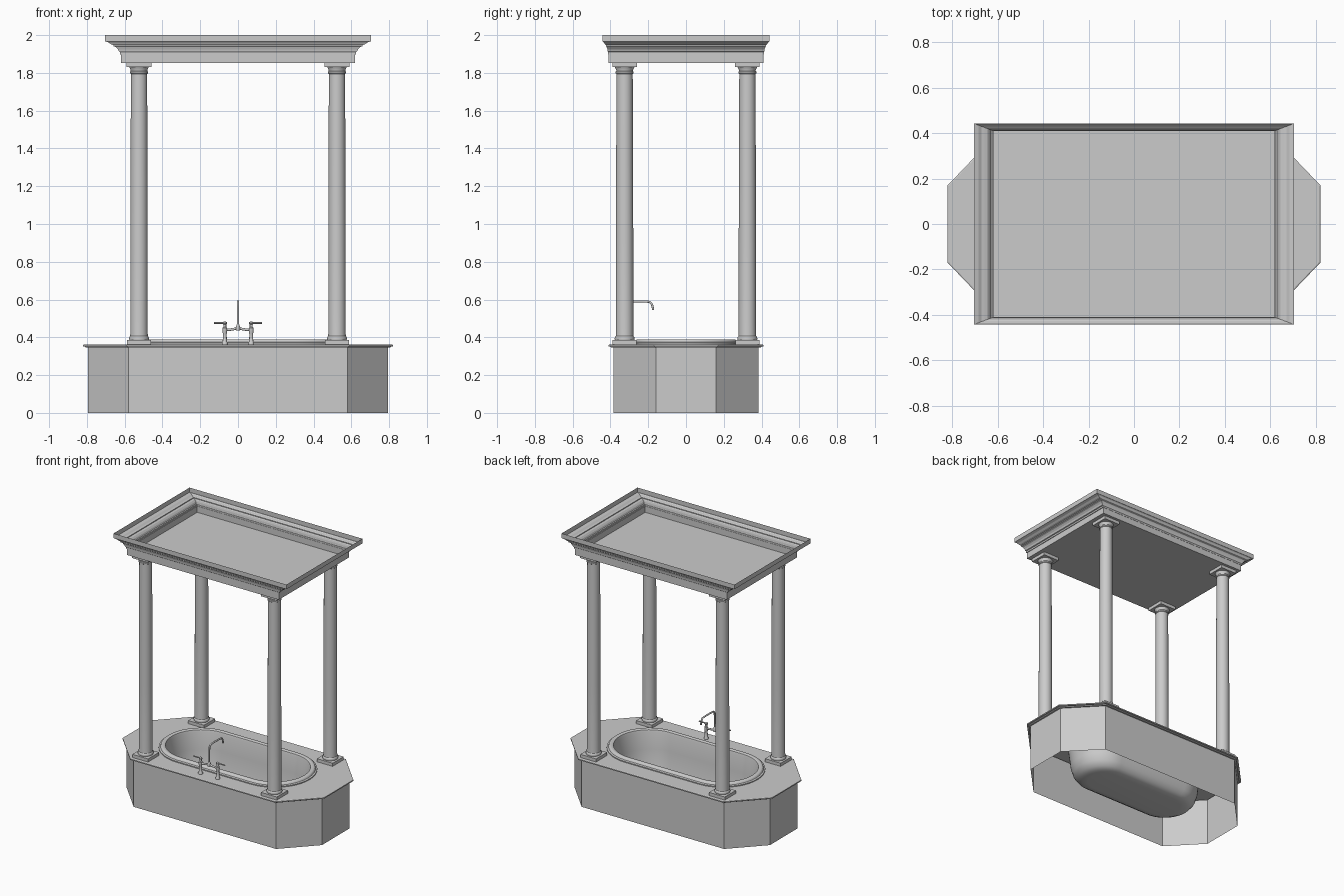
import bpy, bmesh, math
from mathutils import Vector

if "Cube" in bpy.data.objects:
    bpy.data.objects.remove(bpy.data.objects["Cube"], do_unlink=True)

stone = bpy.data.materials.new("plain_grey")
stone.use_nodes = True
GREY = (0.6, 0.6, 0.6, 1)
stone.diffuse_color = GREY
stone.node_tree.nodes["Principled BSDF"].inputs["Base Color"].default_value = GREY


def finish(bm, name, smooth=True, recalc=True):
    if recalc:
        bmesh.ops.recalc_face_normals(bm, faces=bm.faces)
    mesh = bpy.data.meshes.new(name)
    bm.to_mesh(mesh)
    bm.free()
    ob = bpy.data.objects.new(name, mesh)
    bpy.context.collection.objects.link(ob)
    mesh.materials.append(stone)
    if smooth:
        bpy.ops.object.select_all(action='DESELECT')
        ob.select_set(True)
        bpy.context.view_layer.objects.active = ob
        bpy.ops.object.shade_smooth_by_angle(angle=math.radians(35))
    return ob


def loft(bm, rings, cap_first=False, cap_last=False):
    """Skin a stack of closed point rings; returns the vertex rings."""
    loops = [[bm.verts.new(p) for p in ring] for ring in rings]
    for a, b in zip(loops, loops[1:]):
        for i in range(len(a)):
            j = (i + 1) % len(a)
            bm.faces.new((a[i], a[j], b[j], b[i]))
    if cap_first:
        bm.faces.new(loops[0][::-1])
    if cap_last:
        bm.faces.new(loops[-1])
    return loops


def circle(r, z, x=0, y=0, n=24):
    return [(x + r * math.cos(2 * math.pi * i / n), y + r * math.sin(2 * math.pi * i / n), z) for i in range(n)]


def rectangle(hx, hy, z):
    return [(-hx, -hy, z), (hx, -hy, z), (hx, hy, z), (-hx, hy, z)]


def octagon(d, z):
    hx, hy, fx, sy = 0.795 + d, 0.385 + d, 0.58 + 0.41 * d, 0.16 + 0.41 * d
    return [(-fx, -hy, z), (fx, -hy, z), (hx, -sy, z), (hx, sy, z),
            (fx, hy, z), (-fx, hy, z), (-hx, sy, z), (-hx, -sy, z)]


def stadium(a, r, z, n=20):
    pts = []
    for side in (1, -1):
        for i in range(n + 1):
            t = math.pi * (i / n - 0.5)
            pts.append((side * (a + r * math.cos(t)), side * r * math.sin(t), z))
    return pts


def turned(name, profile, x, y, n=24):
    bm = bmesh.new()
    loft(bm, [circle(r, z, x, y, n) for r, z in profile], True, True)
    return finish(bm, name)


def block(name, h, z0, z1, x, y):
    bm = bmesh.new()
    loft(bm, [[(px + x, py + y, pz) for px, py, pz in rectangle(h, h, z)] for z in (z0, z1)], True, True)
    return finish(bm, name, smooth=False)


def pipe(name, points, radius, bezier=False):
    cu = bpy.data.curves.new(name, 'CURVE')
    cu.dimensions = '3D'
    cu.bevel_depth = radius
    cu.bevel_resolution = 3
    cu.use_fill_caps = True
    sp = cu.splines.new('NURBS' if bezier else 'POLY')
    sp.points.add(len(points) - 1)
    for p, co in zip(sp.points, points):
        p.co = (*co, 1)
    if bezier:
        sp.order_u = 3
        sp.use_endpoint_u = True
    cu.materials.append(stone)
    ob = bpy.data.objects.new(name, cu)
    bpy.context.collection.objects.link(ob)


# Hollow surround, open underneath
bm = bmesh.new()
loft(bm, [octagon(0, 0), octagon(0, 0.35)])
finish(bm, "tub_surround", smooth=False)

# Deck slab with moulded edge and an opening for the tub
bm = bmesh.new()
edge = loft(bm, [octagon(d, z) for d, z in
                 ((0, 0.345), (0.012, 0.345), (0.014, 0.351), (0.025, 0.352), (0.025, 0.36), (0.02, 0.363))])[-1]
hole = [bm.verts.new(p) for p in stadium(0.30, 0.275, 0.363)]
rim_edges = []
for lp in (edge, hole):
    for i, v in enumerate(lp):
        w = lp[(i + 1) % len(lp)]
        rim_edges.append(bm.edges.get((v, w)) or bm.edges.new((v, w)))
bmesh.ops.triangle_fill(bm, edges=rim_edges, use_beauty=True, normal=Vector((0, 0, 1)))
finish(bm, "deck", smooth=False)

# Bathtub: stepped rim, then the bowl down to a rounded floor
bm = bmesh.new()
bowl = [(0.30, 0.283, 0.362), (0.30, 0.283, 0.370), (0.30, 0.272, 0.374), (0.30, 0.268, 0.384),
        (0.30, 0.262, 0.388), (0.30, 0.245, 0.388), (0.30, 0.238, 0.384), (0.30, 0.234, 0.37),
        (0.295, 0.225, 0.25), (0.288, 0.215, 0.13), (0.282, 0.203, 0.08), (0.275, 0.182, 0.048),
        (0.268, 0.155, 0.033), (0.26, 0.12, 0.03)]
loft(bm, [stadium(*p) for p in bowl], cap_last=True)
finish(bm, "bathtub")

# Four columns with plinths and capitals
shaft = [(0.051, 0.385), (0.053, 0.393), (0.051, 0.402), (0.047, 0.406), (0.046, 0.42), (0.046, 0.9),
         (0.043, 1.795), (0.047, 1.798), (0.047, 1.806), (0.044, 1.81), (0.044, 1.816), (0.052, 1.831)]
for sx, side in ((-1, "right"), (1, "left")):
    for sy, end in ((-1, "front"), (1, "back")):
        x, y = sx * 0.524, sy * 0.325
        tag = f"{end}_{side}"
        turned(f"column_{tag}", shaft, x, y, 32)
        block(f"plinth_{tag}", 0.064, 0.36, 0.386, x, y)
        block(f"capital_{tag}", 0.065, 1.83, 1.853, x, y)

# Canopy: thin moulded cornice around a flat panel, open on top
cornice = [(-0.04, 1.853), (-0.04, 1.898), (0.02, 1.898), (0.02, 1.91), (0.1, 1.913), (0.16, 1.925),
           (0.28, 1.936), (0.44, 1.941), (0.44, 1.947), (0.6, 1.951), (0.75, 1.96), (0.95, 1.966),
           (1, 1.966), (1, 2.0)]
bm = bmesh.new()
loft(bm, [rectangle(0.622 + 0.082 * t, 0.411 + 0.031 * t, z) for t, z in cornice], cap_first=True)
finish(bm, "canopy", smooth=False)

# Bridge tap: two stands with levers, crossbar and a swan-neck spout
TY = -0.335
stand = [(0.016, 0.362), (0.016, 0.37), (0.011, 0.378), (0.010, 0.42), (0.013, 0.43), (0.013, 0.45),
         (0.008, 0.456), (0.008, 0.468), (0.011, 0.472), (0.011, 0.48), (0.005, 0.484)]
for s, side in ((-1, "right"), (1, "left")):
    turned(f"tap_stand_{side}", stand, s * 0.07, TY, 16)
    pipe(f"tap_lever_{side}", [(s * 0.058, TY, 0.476), (s * 0.128, TY, 0.476)], 0.0045)
pipe("tap_bridge", [(-0.07, TY, 0.44), (-0.03, TY, 0.44), (0, TY, 0.452), (0.03, TY, 0.44), (0.07, TY, 0.44)],
     0.007, True)
turned("spout_collar", [(0.011, 0.435), (0.012, 0.45), (0.009, 0.462), (0.006, 0.47)], 0, TY, 16)
pipe("spout", [(0, TY, 0.45), (0, TY, 0.54), (0, TY + 0.005, 0.588), (0, TY + 0.05, 0.59), (0, -0.22, 0.59),
               (0, -0.178, 0.587), (0, -0.174, 0.545)], 0.006, True)
